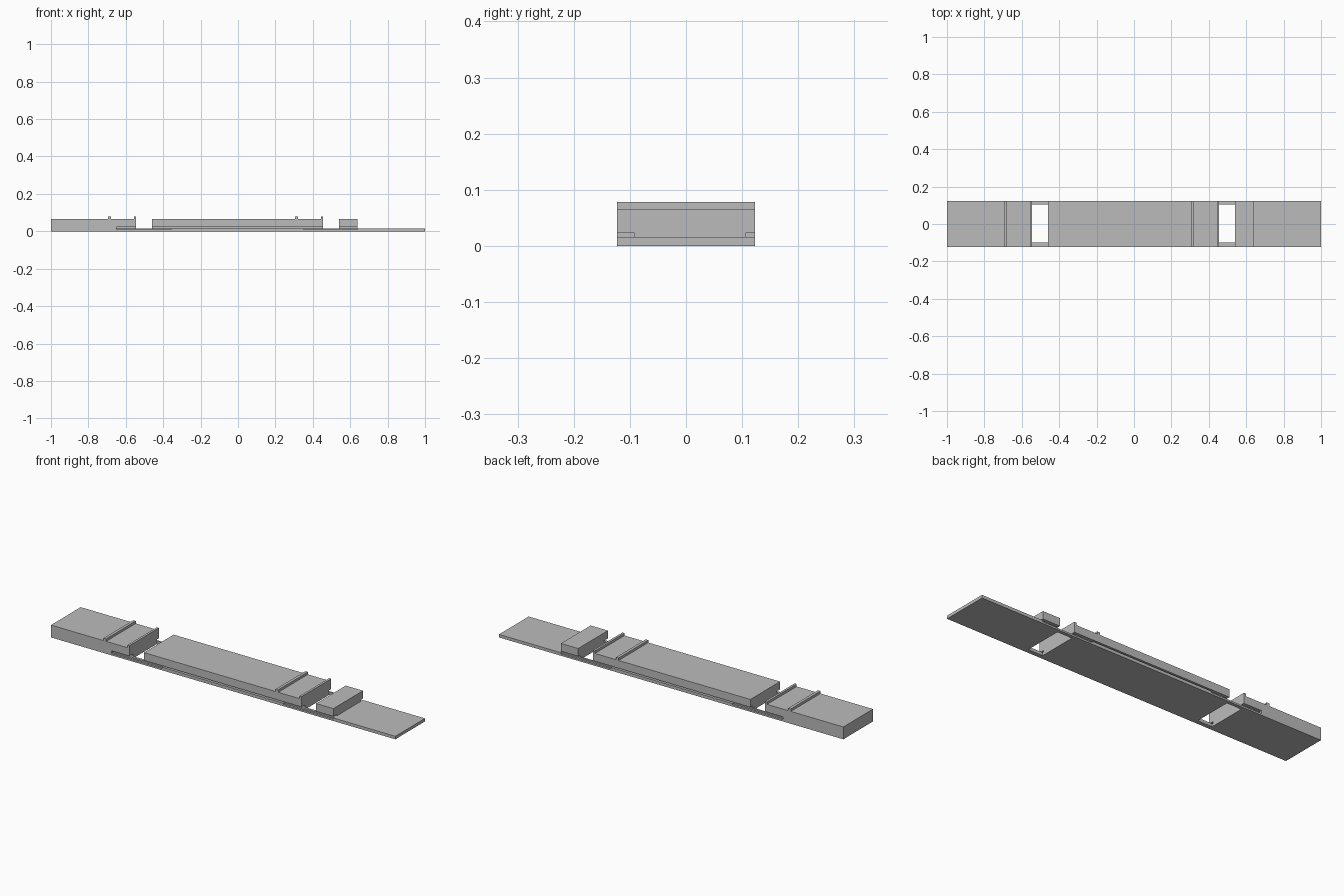
import bpy

cube = bpy.data.objects.get("Cube")
if cube:
    bpy.data.objects.remove(cube, do_unlink=True)

grey = bpy.data.materials.new("plain_grey")
grey.use_nodes = True
colour = (0.5, 0.5, 0.5, 1)
grey.diffuse_color = colour
grey.node_tree.nodes["Principled BSDF"].inputs["Base Color"].default_value = colour

HALF = 0.123      # half width of the body
FLOOR = 0.016     # top of the base plate
LEDGE = 0.024     # underside of the overhanging blocks
DECK = 0.065      # top of the blocks
RIB = 0.078       # top of the ribs


def box(name, x, y, z):
    """Box spanning the given (low, high) ranges."""
    bpy.ops.mesh.primitive_cube_add(size=1)
    ob = bpy.context.object
    ob.name = ob.data.name = name
    for v in ob.data.vertices:
        v.co = [r[0] if c < 0 else r[1] for c, r in zip(v.co, (x, y, z))]
    ob.data.materials.append(grey)
    return ob


def cut(target, cutter):
    """Subtract the cutter and drop it."""
    bpy.context.view_layer.objects.active = target
    mod = target.modifiers.new("cut", "BOOLEAN")
    mod.operation = "DIFFERENCE"
    mod.solver = "EXACT"
    mod.object = cutter
    bpy.ops.object.modifier_apply(modifier=mod.name)
    bpy.data.objects.remove(cutter, do_unlink=True)


full = (-HALF, HALF)

# Base plate with two open wells and shallow side recesses
base = box("base_plate", (-1, 1), full, (0, FLOOR))
for well in ((-0.545, -0.46), (0.455, 0.54)):
    cut(base, box("well_cutter", well, (-0.1, 0.105), (-0.1, 0.1)))
for recess in ((-0.65, -0.355), (0.35, 0.64)):
    for side in ((-0.2, -0.113), (0.113, 0.2)):
        cut(base, box("recess_cutter", recess, side, (0.009, 0.1)))

# Raised blocks, each undercut along both long sides
undercut = (-0.093, 0.107)
blocks = {"end": (-0.65, -0.545), "middle": (-0.46, 0.455), "small": (0.54, 0.64)}
for name, span in blocks.items():
    box(name + "_pedestal", span, undercut, (FLOOR, LEDGE))
    start = -1 if name == "end" else span[0]
    box(name + "_block", (start, span[1]), full, (LEDGE, DECK))
box("end_block_foot", (-1, -0.65), full, (FLOOR, LEDGE))

# Cross ribs on the end and middle blocks
for name, edge in (("end", -0.545), ("middle", 0.455)):
    box(name + "_inner_rib", (edge - 0.15, edge - 0.135), full, (DECK, RIB))
    box(name + "_edge_rib", (edge - 0.012, edge), full, (DECK, RIB))
